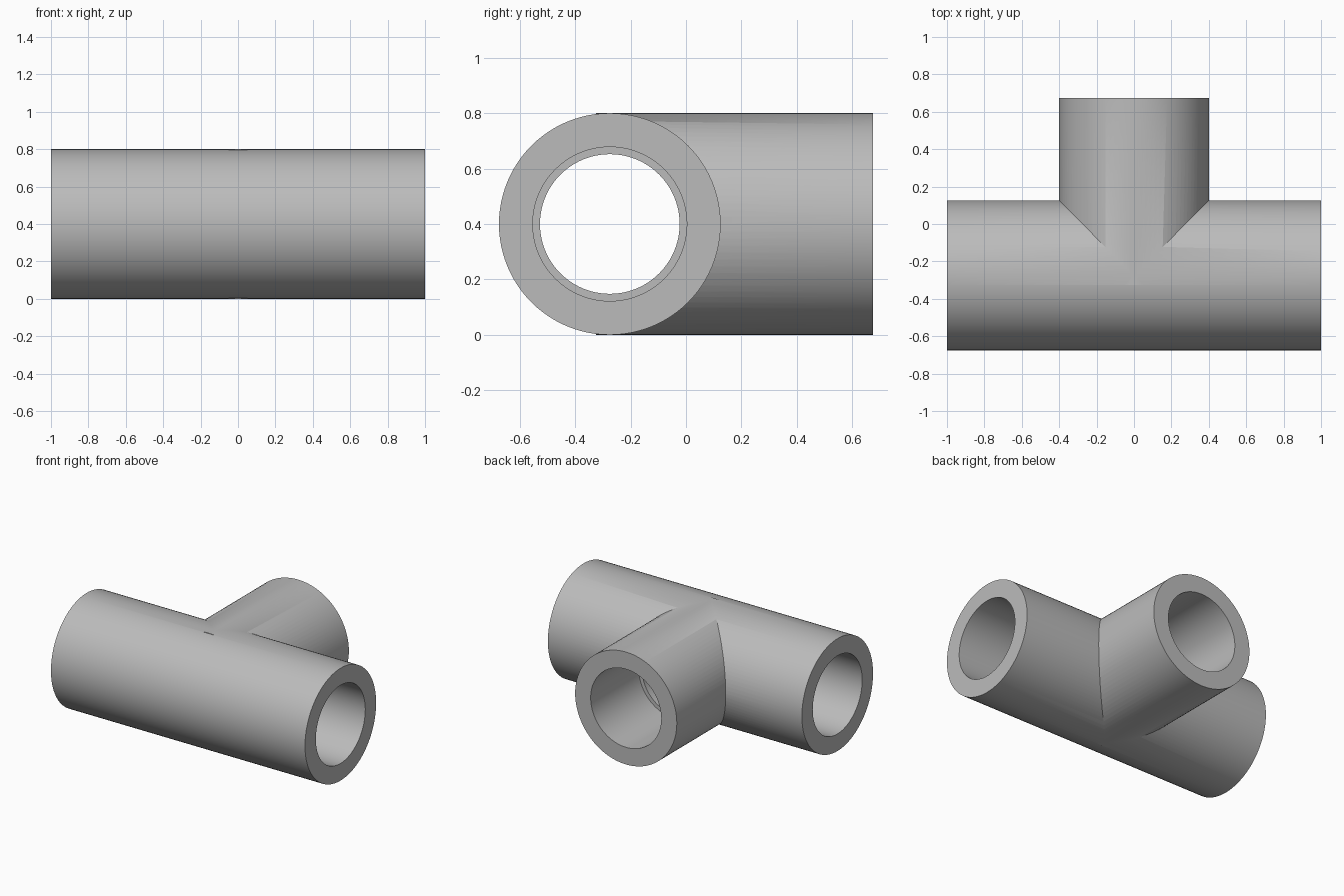
import bpy, math
from mathutils import Matrix, Vector

cube = bpy.data.objects.get("Cube")
if cube:
    bpy.data.objects.remove(cube, do_unlink=True)

SEGMENTS = 96
RADIUS, SOCKET, BORE = 0.4, 0.278, 0.252
STOP = 0.41                                # distance of socket shoulder from centre
CENTRE = Vector((0, -0.275, RADIUS))       # where the two axes meet
ALONG_X = Matrix.Rotation(math.pi / 2, 4, 'Y')
ALONG_Y = Matrix.Rotation(-math.pi / 2, 4, 'X')

grey = bpy.data.materials.new("light_grey")
grey.use_nodes = True
colour = (0.5, 0.5, 0.5, 1)
grey.diffuse_color = colour
grey.node_tree.nodes["Principled BSDF"].inputs["Base Color"].default_value = colour


def lathe(name, profile, turn):
    """Closed solid of revolution from (distance, radius) pairs, laid along an axis."""
    verts, faces = [], []
    for dist, rad in profile:
        for i in range(SEGMENTS):
            a = math.tau * i / SEGMENTS
            verts.append(CENTRE + turn @ Vector((rad * math.cos(a), rad * math.sin(a), dist)))
    for r in range(len(profile) - 1):
        for i in range(SEGMENTS):
            j = (i + 1) % SEGMENTS
            low, high = r * SEGMENTS, (r + 1) * SEGMENTS
            faces.append((low + i, low + j, high + j, high + i))
    faces.append(tuple(reversed(range(SEGMENTS))))
    faces.append(tuple(range(len(verts) - SEGMENTS, len(verts))))
    mesh = bpy.data.meshes.new(name)
    mesh.from_pydata(verts, [], faces)
    mesh.materials.append(grey)
    obj = bpy.data.objects.new(name, mesh)
    bpy.context.collection.objects.link(obj)
    return obj


def combine(target, tool, operation):
    """Apply a boolean and discard the tool."""
    tool.hide_render = True
    mod = target.modifiers.new(operation.lower(), 'BOOLEAN')
    mod.operation, mod.object, mod.solver = operation, tool, 'EXACT'
    bpy.context.view_layer.objects.active = target
    bpy.ops.object.modifier_apply(modifier=mod.name)
    bpy.data.objects.remove(tool, do_unlink=True)


# Outer walls: the branch starts just past the centre of the main run
tee = lathe("pipe_tee", [(-1, RADIUS), (1, RADIUS)], ALONG_X)
branch = lathe("branch", [(-0.05, RADIUS + 0.0002), (0.95, RADIUS + 0.0002)], ALONG_Y)
combine(tee, branch, 'UNION')

# Stepped bores: wide sockets with a narrower passage between the shoulders
half = [(STOP, BORE), (STOP, SOCKET), (1.1, SOCKET)]
run_bore = lathe("run_bore", [(-d, r) for d, r in reversed(half)] + half, ALONG_X)
combine(tee, run_bore, 'DIFFERENCE')
branch_bore = lathe("branch_bore", [(0, BORE - 0.001)] + [(STOP, BORE - 0.001)] + half[1:], ALONG_Y)
combine(tee, branch_bore, 'DIFFERENCE')

# Smooth walls with crisp rims and joint lines
bpy.ops.object.select_all(action='DESELECT')
tee.select_set(True)
bpy.context.view_layer.objects.active = tee
bpy.ops.object.shade_smooth_by_angle(angle=math.radians(30))
